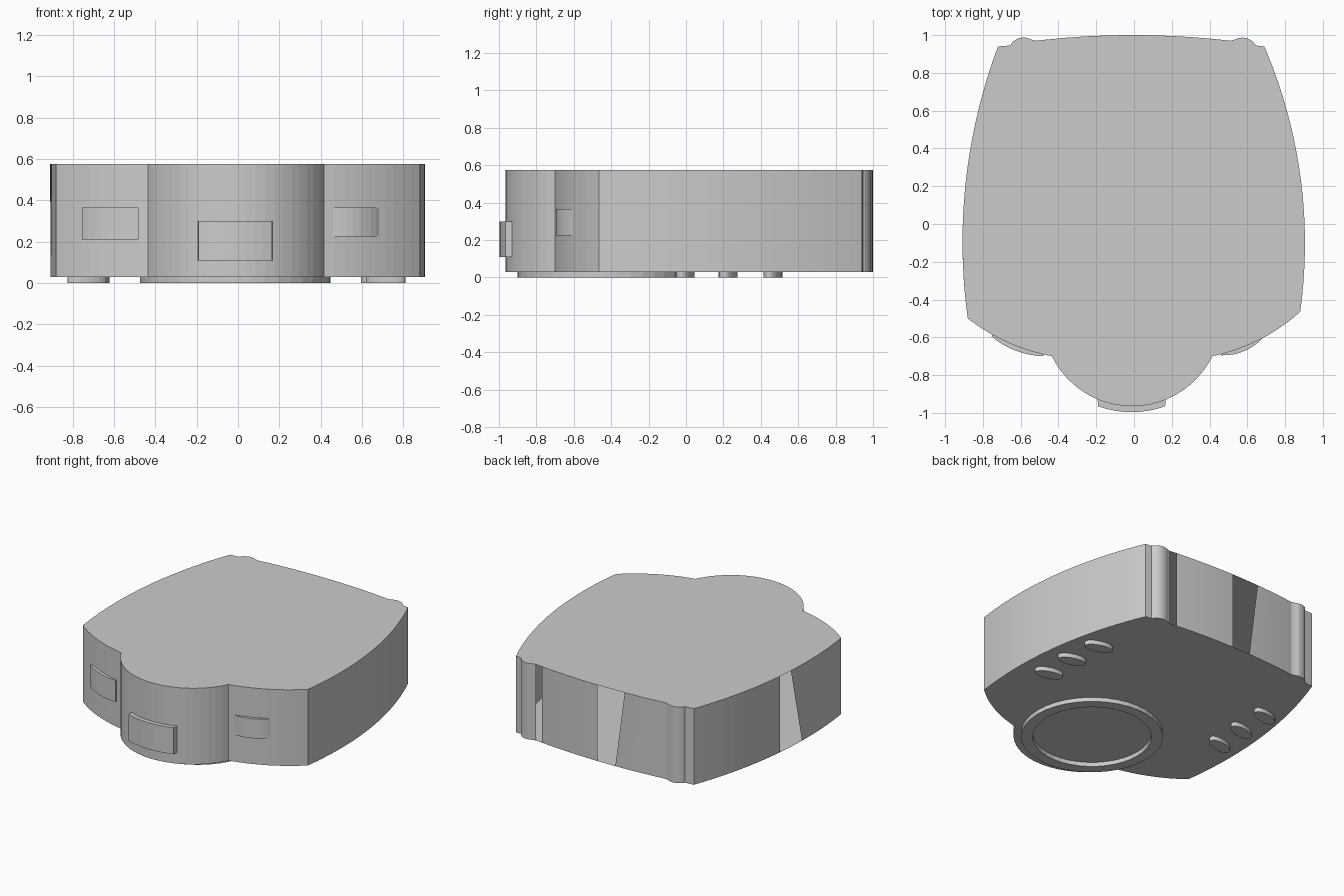
import bpy, bmesh, math
from mathutils import Vector, Matrix

cube = bpy.data.objects.get("Cube")
if cube:
    bpy.data.objects.remove(cube, do_unlink=True)

FLOOR, ROOF = 0.03, 0.575


def finish(bm, name):
    bmesh.ops.remove_doubles(bm, verts=bm.verts[:], dist=0.0002)
    bmesh.ops.recalc_face_normals(bm, faces=bm.faces[:])
    mesh = bpy.data.meshes.new(name)
    bm.to_mesh(mesh)
    bm.free()
    obj = bpy.data.objects.new(name, mesh)
    bpy.context.collection.objects.link(obj)
    return obj


def arc(a, mid, b, n, t0=0.0, t1=1.0):
    """Points on the circle through a, mid and b, between fractions t0 and t1."""
    a, mid, b = Vector(a), Vector(mid), Vector(b)
    u, v = mid - a, b - a
    d = 2 * (u.x * v.y - u.y * v.x)
    c = a + Vector((v.y * u.length_squared - u.y * v.length_squared,
                    u.x * v.length_squared - v.x * u.length_squared)) / d
    r = (a - c).length
    start = math.atan2(a.y - c.y, a.x - c.x)
    sweep = math.atan2(b.y - c.y, b.x - c.x) - start
    sweep = (sweep + math.pi) % math.tau - math.pi
    angles = [start + sweep * (t0 + (t1 - t0) * i / n) for i in range(n + 1)]
    return [(c.x + r * math.cos(t), c.y + r * math.sin(t)) for t in angles]


def cap(bm, outline, z):
    bm.faces.new([bm.verts.new((x, y, z)) for x, y in outline])


def wall(bm, top, bottom, z0, z1):
    low = [bm.verts.new((x, y, z0)) for x, y in bottom]
    high = [bm.verts.new((x, y, z1)) for x, y in top]
    for i in range(len(low) - 1):
        bm.faces.new((low[i], low[i + 1], high[i + 1], high[i]))


def prism(name, outline, z0, z1):
    bm = bmesh.new()
    cap(bm, outline, z0)
    cap(bm, outline, z1)
    loop = outline + outline[:1]
    wall(bm, loop, loop, z0, z1)
    return finish(bm, name)


# Body outline, counterclockwise from the front left corner
left_side = ((0.88, -0.465), (0.905, -0.1), (0.69, 0.94))
back = ((0.51, 0.97), (0, 1.0), (-0.52, 0.97))
right_side = ((-0.72, 0.94), (-0.908, -0.1), (-0.88, -0.5))
left_bump = [(0.69, 0.94), (0.645, 0.945)] + arc((0.635, 0.96), (0.585, 0.986), (0.535, 0.977), 6) + [back[0]]
right_bump = [back[2]] + arc((-0.545, 0.977), (-0.6, 0.986), (-0.645, 0.96), 6) + [(-0.655, 0.945), (-0.72, 0.94)]
front_right = arc((-0.88, -0.5), (-0.65, -0.635), (-0.435, -0.7), 10)
nose = arc((-0.435, -0.7), (-0.01, -0.965), (0.415, -0.7), 22)
front_left = arc((0.415, -0.7), (0.65, -0.62), (0.88, -0.465), 10)

# Hollow body: floor, roof and wall panels with open gaps at the back and right
bm = bmesh.new()
sections = (arc(*left_side, 20), left_bump, arc(*back, 16), right_bump,
            arc(*right_side, 20), front_right, nose, front_left)
outline = [p for s in sections for p in s[:-1]]
cap(bm, outline, FLOOR)
cap(bm, outline, ROOF)
for s in (sections[0], left_bump, right_bump, front_right, nose, front_left):
    wall(bm, s, s, FLOOR, ROOF)
# Each panel: curve, top start, bottom start, end
for curve, top, bottom, end in ((back, 0.05, 0.05, 0.495), (back, 0.70, 0.63, 1),
                                (right_side, 0, 0, 0.513), (right_side, 0.589, 0.67, 1)):
    wall(bm, arc(*curve, 9, top, end), arc(*curve, 9, bottom, end), FLOOR, ROOF)
finish(bm, "body_shell")

# Raised curved plates on the front
prism("front_plate", arc((-0.19, -0.965), (-0.01, -0.996), (0.165, -0.965), 8)
      + [(0.17, -0.9), (-0.195, -0.9)], 0.11, 0.30)
prism("right_plate", arc((-0.755, -0.595), (-0.62, -0.673), (-0.48, -0.7), 8)
      + [(-0.48, -0.66), (-0.74, -0.575)], 0.21, 0.365)
prism("left_plate", arc((0.46, -0.695), (0.59, -0.67), (0.69, -0.595), 8)
      + [(0.68, -0.575), (0.46, -0.66)], 0.225, 0.365)

# Ring under the nose
bm = bmesh.new()
section = [bm.verts.new((r, 0, z)) for r, z in ((0.385, 0), (0.46, 0), (0.46, FLOOR), (0.385, FLOOR))]
edges = [bm.edges.new((section[i - 1], section[i])) for i in range(4)]
bmesh.ops.spin(bm, geom=section + edges, cent=(0, 0, 0), axis=(0, 0, 1),
               angle=math.tau, steps=40)
ring = finish(bm, "base_ring")
ring.location = (-0.013, -0.44, 0)

# Oval feet, angled outward on each side
feet = {"left": ((0.715, -0.005), (0.715, 0.225), (0.69, 0.465)),
        "right": ((-0.73, -0.005), (-0.72, 0.225), (-0.715, 0.465))}
for side, spots in feet.items():
    turn = Matrix.Rotation(math.radians(-15 if side == "left" else 15), 2)
    for i, spot in enumerate(spots):
        oval = []
        for k in range(24):
            t = math.tau * k / 24
            p = turn @ Vector((0.098 * math.cos(t), 0.045 * math.sin(t))) + Vector(spot)
            oval.append((p.x, p.y))
        prism(f"{side}_foot_{i + 1}", oval, 0, FLOOR)
